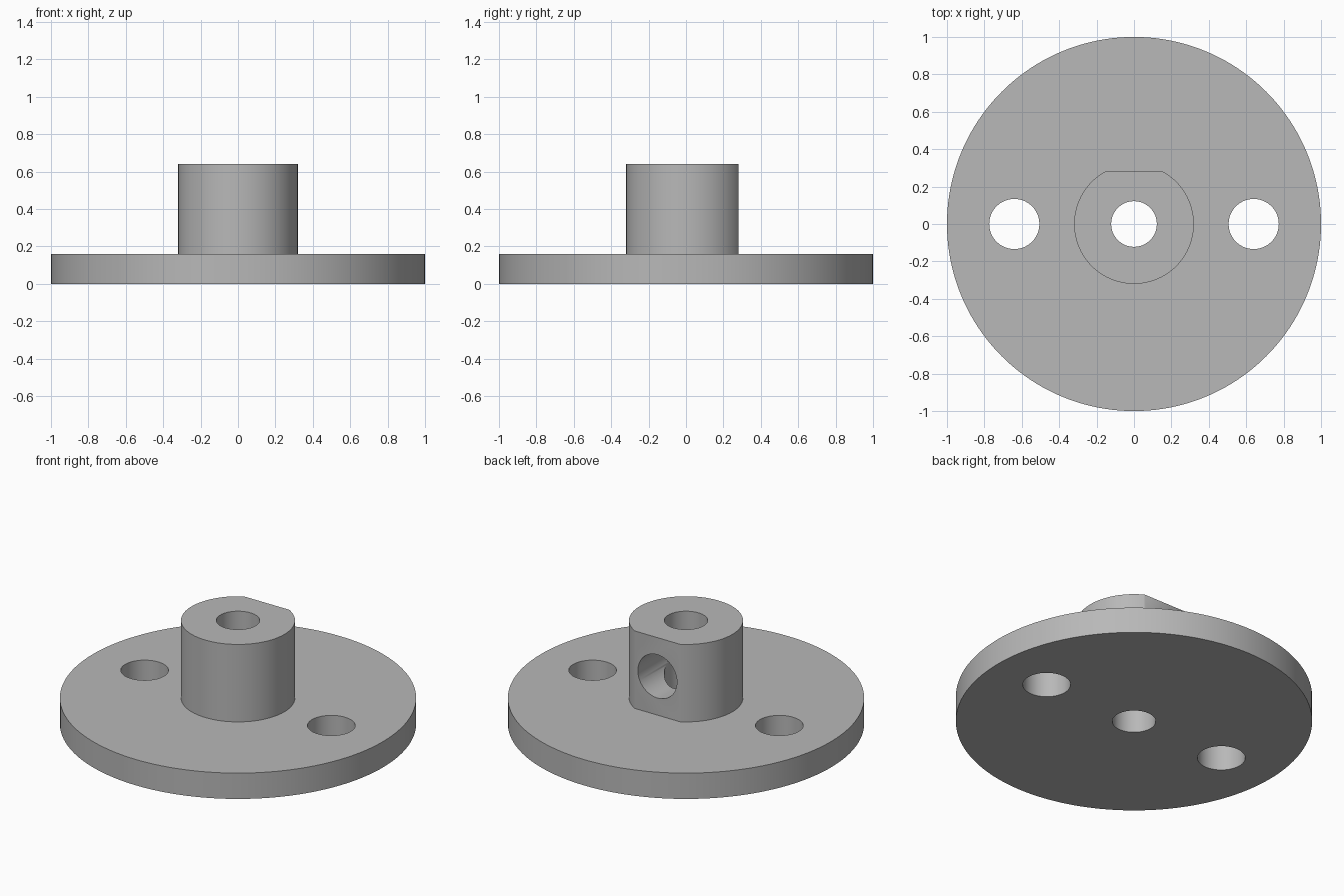
import bpy
from math import radians

cube = bpy.data.objects.get("Cube")
if cube:
    bpy.data.objects.remove(cube, do_unlink=True)

FLANGE_TOP = 0.16
HUB_TOP = 0.64
HUB_RADIUS = 0.32
FLAT_Y = 0.28
BORE_RADIUS = 0.122
HOLE_RADIUS = 0.134
HOLE_X = 0.64

grey = bpy.data.materials.new("plain grey")
grey.use_nodes = True
grey.diffuse_color = (0.48, 0.48, 0.48, 1)
grey.node_tree.nodes["Principled BSDF"].inputs["Base Color"].default_value = grey.diffuse_color


def cylinder(name, radius, low, high, x=0, sides=96):
    bpy.ops.mesh.primitive_cylinder_add(
        vertices=sides, radius=radius, depth=high - low, location=(x, 0, (low + high) / 2))
    obj = bpy.context.object
    obj.name = name
    obj.data.materials.append(grey)
    return obj


def combine(target, tool, operation):
    """Apply a boolean to the target and remove the tool."""
    mod = target.modifiers.new(tool.name, 'BOOLEAN')
    mod.operation = operation
    mod.solver = 'EXACT'
    mod.object = tool
    bpy.ops.object.select_all(action='DESELECT')
    target.select_set(True)
    bpy.context.view_layer.objects.active = target
    bpy.ops.object.modifier_apply(modifier=mod.name)
    bpy.data.objects.remove(tool, do_unlink=True)


# Hub with a flat on the back
hub = cylinder("hub", HUB_RADIUS, FLANGE_TOP / 2, HUB_TOP)
bpy.ops.mesh.primitive_cube_add(size=1, location=(0, FLAT_Y + 0.5, 0.5))
flat_cutter = bpy.context.object
flat_cutter.name = "flat_cutter"
flat_cutter.scale = (2, 1, 2)
flat_cutter.data.materials.append(grey)
combine(hub, flat_cutter, 'DIFFERENCE')

# Round flange joined to the hub
flange = cylinder("flanged_hub", 1, 0, FLANGE_TOP, sides=160)
combine(flange, hub, 'UNION')

# Central bore and two mounting holes
combine(flange, cylinder("bore", BORE_RADIUS, -0.2, 1), 'DIFFERENCE')
for side in (-1, 1):
    hole = cylinder("mounting_hole", HOLE_RADIUS, -0.2, 0.4, x=side * HOLE_X)
    combine(flange, hole, 'DIFFERENCE')

# Set screw hole from the flat to the bore
screw = cylinder("set_screw_hole", HOLE_RADIUS, 0, 0.5)
screw.rotation_euler.x = radians(90)
screw.location = (0, 0.25, (FLANGE_TOP + HUB_TOP) / 2)
combine(flange, screw, 'DIFFERENCE')

bpy.ops.object.shade_smooth_by_angle(angle=radians(30))
